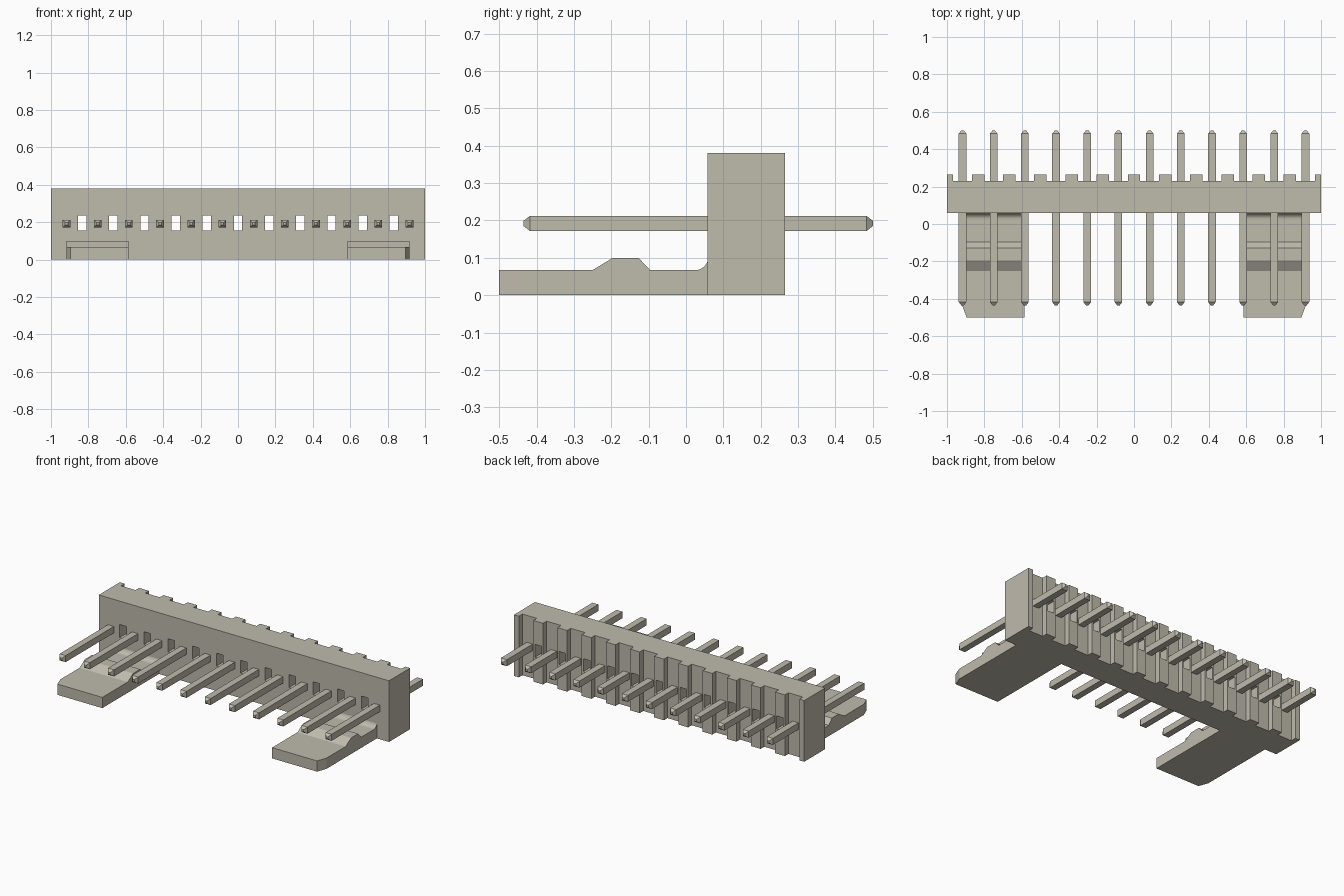
import bpy, bmesh, math
from mathutils import Matrix, Vector

cube = bpy.data.objects.get("Cube")
if cube:
    bpy.data.objects.remove(cube, do_unlink=True)

PINS = 12
PITCH = 1 / 6
PIN_Z = 0.192
HALF_PIN = 0.0205
FRONT, GROOVE, BACK, TOP = 0.058, 0.23, 0.265, 0.381

mat = bpy.data.materials.new("warm_grey_beige")
colour = (0.52, 0.495, 0.415, 1)
mat.diffuse_color = colour
mat.use_nodes = True
mat.node_tree.nodes["Principled BSDF"].inputs["Base Color"].default_value = colour


def finish(name, bm):
    bmesh.ops.recalc_face_normals(bm, faces=bm.faces)
    mesh = bpy.data.meshes.new(name)
    bm.to_mesh(mesh)
    bm.free()
    mesh.materials.append(mat)
    obj = bpy.data.objects.new(name, mesh)
    bpy.context.collection.objects.link(obj)
    return obj


def extrude(bm, points, direction):
    """Extrude a closed outline of 3D points into a solid."""
    face = bm.faces.new([bm.verts.new(p) for p in points])
    out = bmesh.ops.extrude_face_region(bm, geom=[face], use_keep_orig=True)
    moved = [g for g in out["geom"] if isinstance(g, bmesh.types.BMVert)]
    bmesh.ops.translate(bm, verts=moved, vec=direction)


def add_box(bm, lo, hi):
    lo, hi = Vector(lo), Vector(hi)
    size = hi - lo
    bmesh.ops.create_cube(bm, size=1, matrix=Matrix.Translation((lo + hi) / 2)
                          @ Matrix.Diagonal((*size, 1)))


def cut(obj, cutter, operation="DIFFERENCE"):
    """Apply a boolean and discard its cutter."""
    cutter.hide_render = True
    mod = obj.modifiers.new("cut", "BOOLEAN")
    mod.operation = operation
    mod.solver = "EXACT"
    mod.object = cutter
    bpy.context.view_layer.objects.active = obj
    bpy.ops.object.modifier_apply(modifier=mod.name)
    bpy.data.objects.remove(cutter, do_unlink=True)


pin_xs = [(i - (PINS - 1) / 2) * PITCH for i in range(PINS)]
gap_xs = [x + PITCH / 2 for x in pin_xs[:-1]]

# Housing: wall whose back has a vertical groove behind every pin
outline = [(-1, FRONT), (1, FRONT), (1, BACK)]
for x in reversed(pin_xs):
    outline += [(x + 0.05, BACK), (x + 0.05, GROOVE),
                (x - 0.05, GROOVE), (x - 0.05, BACK)]
outline.append((-1, BACK))
bm = bmesh.new()
extrude(bm, [(x, y, 0) for x, y in outline], (0, 0, TOP))
housing = finish("housing", bm)

# Through windows between the pins
bm = bmesh.new()
for x in gap_xs:
    add_box(bm, (x - 0.0225, 0, 0.155), (x + 0.0225, 0.4, 0.235))
cut(housing, finish("window_cutter", bm))

# Pins: square bars with tapered ends
for i, x in enumerate(pin_xs):
    bm = bmesh.new()
    rings = []
    for y, h in ((-0.435, 0.007), (-0.417, HALF_PIN), (0.483, HALF_PIN), (0.5, 0.007)):
        rings.append([bm.verts.new((x + sx * h, y, PIN_Z + sz * h))
                      for sx, sz in ((-1, -1), (1, -1), (1, 1), (-1, 1))])
    for a, b in zip(rings, rings[1:]):
        for k in range(4):
            n = (k + 1) % 4
            bm.faces.new((a[k], a[n], b[n], b[k]))
    bm.faces.new(rings[0])
    bm.faces.new(rings[-1])
    finish(f"pin_{i + 1}", bm)

# Locking tabs: ridge profile with a fillet against the housing
profile = [(0.06, 0), (-0.5, 0), (-0.5, 0.067), (-0.25, 0.067), (-0.196, 0.1),
           (-0.127, 0.1), (-0.096, 0.067)]
for k in range(9):
    a = math.pi / 2 * k / 8
    profile.append((0.025 + 0.034 * math.sin(a), 0.101 - 0.034 * math.cos(a)))
for side, name in ((1, "left"), (-1, "right")):
    bm = bmesh.new()
    extrude(bm, [(side * 0.585, y, z) for y, z in profile], (side * 0.332, 0, 0))
    tab = finish(f"{name}_locking_tab", bm)
    # Angled outer front corner
    bm = bmesh.new()
    corner = [(0.917, -0.44), (0.891, -0.51), (0.891, -0.6), (1.0, -0.6), (1.0, -0.44)]
    extrude(bm, [(side * x, y, -0.1) for x, y in corner], (0, 0, 0.4))
    cut(tab, finish("corner_cutter", bm))
